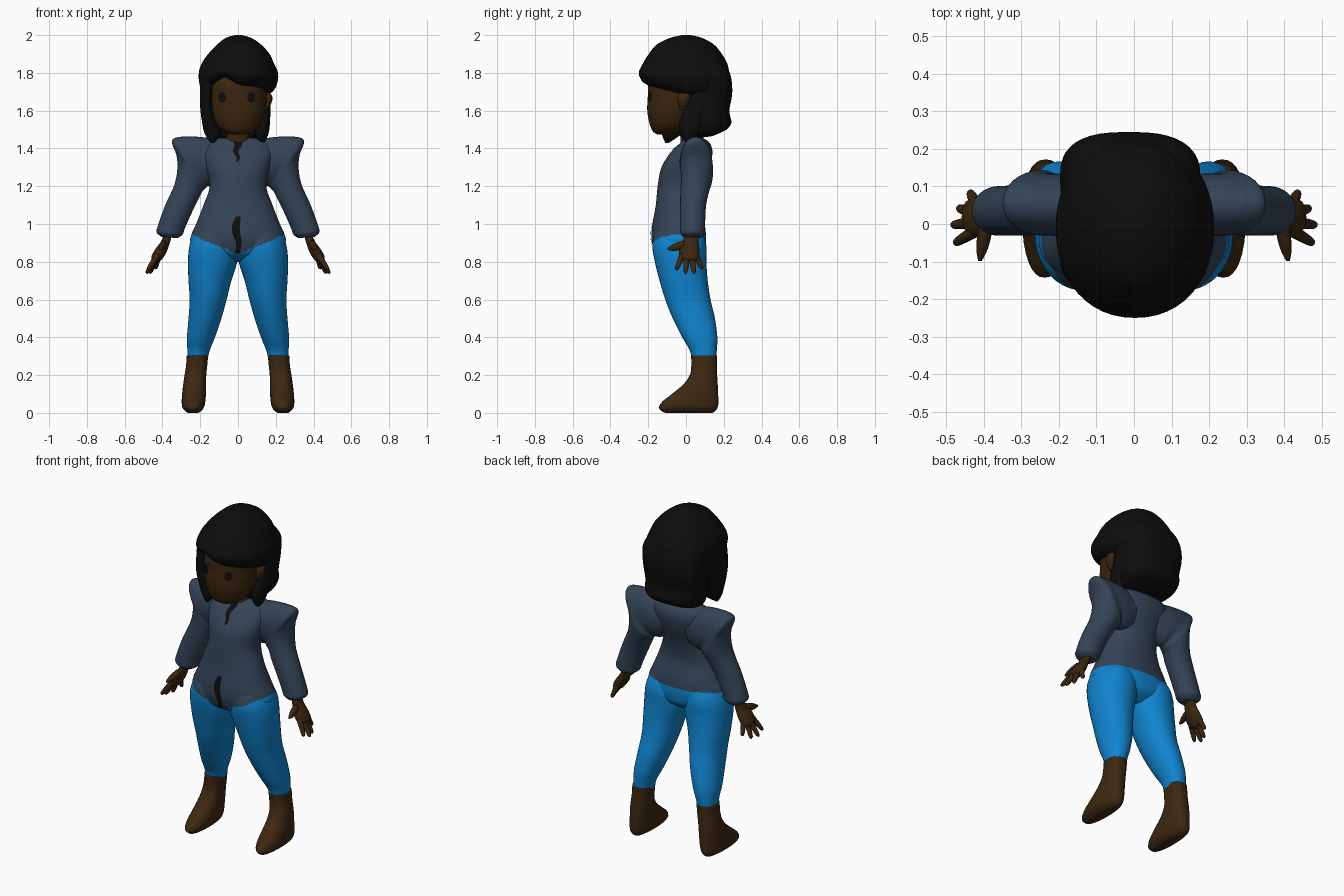
import bpy, math
from mathutils import Vector
from mathutils.bvhtree import BVHTree
import bmesh


def material(name, rgb):
    m = bpy.data.materials.new(name)
    m.diffuse_color = (*rgb, 1)
    return m


SKIN = material("dark skin", (0.044, 0.019, 0.005))
HAIR = material("black hair", (0.004, 0.004, 0.004))
SHIRT = material("slate shirt", (0.034, 0.057, 0.094))
TROUSERS = material("blue trousers", (0.005, 0.23, 0.62))
BOOT = material("brown boots", (0.046, 0.021, 0.006))


def spline(rows, steps):
    """Catmull-Rom through rows of numbers."""
    out = []
    for i in range(len(rows) - 1):
        a, b, c, d = (rows[min(max(k, 0), len(rows) - 1)] for k in range(i - 1, i + 3))
        for s in range(steps):
            t = s / steps
            out.append([0.5 * (2 * q + (r - p) * t + (2 * p - 5 * q + 4 * r - u) * t * t
                               + (3 * q - p - 3 * r + u) * t ** 3)
                        for p, q, r, u in zip(a, b, c, d)])
    return out + [list(rows[-1])]


def finish(name, bm, mats):
    bmesh.ops.recalc_face_normals(bm, faces=bm.faces)
    me = bpy.data.meshes.new(name)
    bm.to_mesh(me)
    bm.free()
    for m in mats:
        me.materials.append(m)
    for p in me.polygons:
        p.use_smooth = True
    ob = bpy.data.objects.new(name, me)
    bpy.context.collection.objects.link(ob)
    return ob


def loft(name, rings, mats, steps=6, n=32, power=2.0, warp=None, rule=None):
    """Skin through rings of centre, half axis u and half axis v (9 numbers)."""
    bm = bmesh.new()
    loops = []
    for r in spline(rings, steps):
        c, u, v = Vector(r[:3]), Vector(r[3:6]), Vector(r[6:])
        loop = []
        for k in range(n):
            a = 2 * math.pi * k / n
            ca, sa = math.cos(a), math.sin(a)
            co = (c + u * math.copysign(abs(ca) ** (2 / power), ca)
                  + v * math.copysign(abs(sa) ** (2 / power), sa))
            loop.append(bm.verts.new(warp(co) if warp else co))
        loops.append(loop)
    for a, b in zip(loops, loops[1:]):
        for k in range(n):
            bm.faces.new((a[k], a[(k + 1) % n], b[(k + 1) % n], b[k]))
    bm.faces.new(loops[0])
    bm.faces.new(loops[-1])
    if rule:
        for f in bm.faces:
            f.material_index = rule(f.calc_center_median())
    return finish(name, bm, mats)


def stack(rows, s=1):
    """Level rings from z, x min, x max, y front, y back."""
    return [(s * (a + b) / 2, (f + k) / 2, z, (b - a) / 2, 0, 0, 0, (k - f) / 2, 0)
            for z, a, b, f, k in rows]


def tube(name, pts, mats, flat=1.0):
    """Tapered tube through x, y, z, radius points."""
    d = Vector(pts[-1][:3]) - Vector(pts[0][:3])
    side = Vector((0, 1, 0)) - d * (d.y / d.length_squared)
    side.normalize()
    thin = d.cross(side).normalized()
    return loft(name, [(*p[:3], *(thin * p[3] * flat), *(side * p[3])) for p in pts],
                mats, steps=4, n=12)


def hem(co):
    """Shirt hem: dips to a point at the front, level behind. 1 = trousers."""
    w = min(max(-co.y / 0.12, 0), 1)
    front = min(0.945, 0.84 + 0.42 * abs(co.x))
    return int(co.z < 0.945 - w * (0.945 - front))


def decal(name, target, z0, z1, shape, mats, rows=20, cols=4):
    """Thin patch laid on the front of a surface; shape(t) gives centre x, half width."""
    me = target.data
    tree = BVHTree.FromPolygons([v.co for v in me.vertices], [p.vertices for p in me.polygons])
    bm = bmesh.new()
    grid = []
    for i in range(rows + 1):
        t = i / rows
        cx, w = shape(t)
        line = []
        for j in range(cols + 1):
            x, z = cx + w * (2 * j / cols - 1), z0 + (z1 - z0) * t
            hit = tree.ray_cast(Vector((x, -1, z)), Vector((0, 1, 0)))[0]
            line.append(bm.verts.new((x, (hit.y if hit else -0.1) - 0.004, z)))
        grid.append(line)
    for a, b in zip(grid, grid[1:]):
        for j in range(cols):
            bm.faces.new((a[j], a[j + 1], b[j + 1], b[j]))
    return finish(name, bm, mats)


# Torso with painted hem
torso = loft("torso", stack([(z, -x, x, f, b) for z, x, f, b in [
    (0.80, 0.05, -0.08, 0.04), (0.84, 0.19, -0.155, 0.09), (0.90, 0.25, -0.18, 0.105),
    (0.95, 0.245, -0.183, 0.105), (1.0, 0.222, -0.178, 0.098), (1.1, 0.183, -0.16, 0.075),
    (1.2, 0.15, -0.15, 0.09), (1.3, 0.17, -0.13, 0.125), (1.38, 0.19, -0.08, 0.14),
    (1.43, 0.17, -0.03, 0.125), (1.455, 0.11, -0.005, 0.09)]]),
    [SHIRT, TROUSERS], steps=8, n=64, power=2.2, rule=hem)

# Neck and head
loft("neck", stack([(1.38, -0.075, 0.075, -0.03, 0.10), (1.46, -0.065, 0.065, -0.03, 0.09),
                    (1.56, -0.065, 0.065, -0.05, 0.09)]), [SKIN])
head = loft("head", stack([(z, -x, x, f, b) for z, x, f, b in [
    (1.473, 0.025, -0.15, -0.09), (1.49, 0.075, -0.175, -0.04), (1.53, 0.115, -0.193, 0.02),
    (1.60, 0.143, -0.205, 0.08), (1.68, 0.152, -0.202, 0.12), (1.76, 0.15, -0.195, 0.13),
    (1.86, 0.10, -0.13, 0.10)]]), [SKIN], n=40, power=2.2)

# Ears
for s, side in ((-1, "left"), (1, "right")):
    loft(side + "_ear", stack([(1.60, 0.14, 0.15, -0.03, -0.01), (1.63, 0.135, 0.172, -0.04, 0.01),
                               (1.67, 0.135, 0.183, -0.045, 0.025), (1.70, 0.14, 0.165, -0.03, 0.015)], s),
         [SKIN], n=16)


# Hair cap with swept fringe
def fringe(co):
    w = min(max((1.82 - co.z) / 0.09, 0), 1)
    lift = 0.055 * math.exp(-((co.x + 0.08) / 0.06) ** 2) if co.y < 0 else 0
    co.z += w * (lift - 0.045 * min(max((co.y + 0.2) / 0.2, 0), 1))
    return co


loft("hair_cap", stack([
    (1.73, -0.175, 0.165, -0.20, 0.20), (1.755, -0.20, 0.20, -0.235, 0.22),
    (1.80, -0.208, 0.213, -0.25, 0.228), (1.85, -0.192, 0.19, -0.228, 0.218),
    (1.90, -0.158, 0.167, -0.197, 0.19), (1.95, -0.11, 0.122, -0.155, 0.148),
    (1.985, -0.065, 0.07, -0.085, 0.085), (2.0, -0.015, 0.02, -0.02, 0.025)]),
    [HAIR], n=48, power=2.15, warp=fringe)


# Back hair, its hem rising toward the rear
def rear_hem(co):
    co.z += max(0, 1.56 - co.z) * 0.25 * min(max(co.y / 0.2, 0), 1)
    return co


loft("back_hair", stack([
    (1.445, -0.12, 0.10, 0.02, 0.14), (1.475, -0.165, 0.142, -0.005, 0.21),
    (1.53, -0.182, 0.16, -0.02, 0.24), (1.60, -0.19, 0.164, -0.015, 0.23),
    (1.70, -0.197, 0.17, -0.0, 0.245), (1.80, -0.18, 0.175, 0.0, 0.232),
    (1.88, -0.13, 0.13, 0.02, 0.18)]), [HAIR], n=40, power=2.7, warp=rear_hem)

# Side locks: the left one frames the face, the right one sits behind the ear
loft("left_lock", stack([
    (1.43, -0.145, -0.125, -0.11, -0.09), (1.48, -0.177, -0.09, -0.13, -0.02),
    (1.55, -0.192, -0.115, -0.145, 0.04), (1.65, -0.202, -0.13, -0.155, 0.07),
    (1.80, -0.20, -0.11, -0.15, 0.07)]), [HAIR], n=20)
loft("right_lock", stack([
    (1.43, 0.115, 0.14, 0.0, 0.03), (1.48, 0.09, 0.162, -0.03, 0.07),
    (1.55, 0.10, 0.17, -0.03, 0.10), (1.65, 0.11, 0.172, 0.01, 0.12),
    (1.72, 0.11, 0.17, 0.02, 0.12)]), [HAIR], n=20)

# Eyes and dark trim on the shirt
for x, side in ((-0.083, "left"), (0.07, "right")):
    decal(side + "_eye", head, 1.643, 1.697,
          lambda t, x=x: (x, 0.002 + 0.019 * math.sqrt(max(0, 1 - (2 * t - 1) ** 2))), [HAIR])
decal("collar_trim", torso, 1.33, 1.435,
      lambda t: (-0.005 + 0.006 * math.sin(9 * t), 0.006 + 0.016 * t), [HAIR])
decal("hem_trim", torso, 0.845, 1.04,
      lambda t: (-0.004 + 0.008 * math.sin(7 * t), 0.012 + 0.016 * math.sin(math.pi * t) * t), [HAIR])

for s, side in ((-1, "left"), (1, "right")):
    # Puffed sleeve: outer point, inner point, y centre, y radius
    sleeve = [(0.08, 1.44, 0.08, 1.22, 0.05, 0.07), (0.19, 1.46, 0.13, 1.2, 0.05, 0.083),
              (0.30, 1.462, 0.15, 1.2, 0.052, 0.083), (0.35, 1.44, 0.16, 1.2, 0.055, 0.085),
              (0.325, 1.36, 0.17, 1.19, 0.058, 0.086), (0.322, 1.28, 0.19, 1.17, 0.055, 0.082),
              (0.34, 1.2, 0.21, 1.13, 0.045, 0.075), (0.385, 1.1, 0.24, 1.07, 0.037, 0.068),
              (0.425, 0.99, 0.28, 0.98, 0.035, 0.066), (0.43, 0.955, 0.293, 0.945, 0.035, 0.064),
              (0.405, 0.932, 0.32, 0.925, 0.035, 0.045)]
    loft(side + "_sleeve", [(s * (a + c) / 2, y, (b + d) / 2, s * (a - c) / 2, 0, (b - d) / 2, 0, r, 0)
                            for a, b, c, d, y, r in sleeve], [SHIRT])

    # Hand
    tube(side + "_palm", [(s * 0.365, 0.03, 0.96, 0.036), (s * 0.385, 0.025, 0.90, 0.042),
                          (s * 0.41, 0.018, 0.855, 0.054), (s * 0.435, 0.018, 0.815, 0.048),
                          (s * 0.442, 0.018, 0.80, 0.02)], [SKIN], flat=0.55)
    fingers = [("thumb", (0.395, -0.01, 0.89), (0.41, -0.098, 0.868)),
               ("index_finger", (0.425, -0.02, 0.835), (0.478, -0.052, 0.757)),
               ("middle_finger", (0.43, 0.005, 0.825), (0.485, -0.003, 0.738)),
               ("ring_finger", (0.43, 0.03, 0.825), (0.468, 0.043, 0.738)),
               ("little_finger", (0.42, 0.05, 0.84), (0.437, 0.086, 0.762))]
    for name, a, b in fingers:
        a, b = Vector((s * a[0], *a[1:])), Vector((s * b[0], *b[1:]))
        if name == "thumb":
            mid = a.lerp(b, 0.6)
            loft(side + "_thumb", [(*p, r, 0, 0, 0, 0, r * 1.2) for p, r in
                                   ((a, 0.02), (mid, 0.016), (b, 0.005))], [SKIN], steps=4, n=12)
        else:
            tube(side + "_" + name, [(*a, 0.017), (*a.lerp(b, 0.55), 0.014),
                                     (*a.lerp(b, 0.88), 0.011), (*b, 0.004)], [SKIN])

    # Leg, sharing the hem colour rule at the hip
    loft(side + "_leg", stack([
        (1.0, 0.05, 0.20, -0.13, 0.05), (0.94, 0.012, 0.237, -0.168, 0.092),
        (0.88, 0.0, 0.258, -0.178, 0.108), (0.80, 0.004, 0.265, -0.165, 0.108),
        (0.70, 0.035, 0.262, -0.14, 0.115), (0.60, 0.06, 0.256, -0.11, 0.13),
        (0.50, 0.088, 0.262, -0.07, 0.153), (0.40, 0.122, 0.27, -0.02, 0.166),
        (0.33, 0.15, 0.268, 0.02, 0.163), (0.26, 0.165, 0.265, 0.035, 0.158)], s),
        [SHIRT, TROUSERS], steps=8, n=40, power=2.1, rule=hem)

    # Boot
    loft(side + "_boot", stack([
        (0.305, 0.158, 0.271, 0.027, 0.165), (0.25, 0.163, 0.275, 0.028, 0.164),
        (0.20, 0.168, 0.283, 0.02, 0.165), (0.15, 0.17, 0.29, -0.015, 0.168),
        (0.10, 0.17, 0.296, -0.075, 0.17), (0.06, 0.173, 0.298, -0.125, 0.172),
        (0.03, 0.18, 0.295, -0.143, 0.168), (0.01, 0.195, 0.28, -0.13, 0.155),
        (0.0, 0.21, 0.265, -0.11, 0.14)], s), [BOOT], power=2.3)
